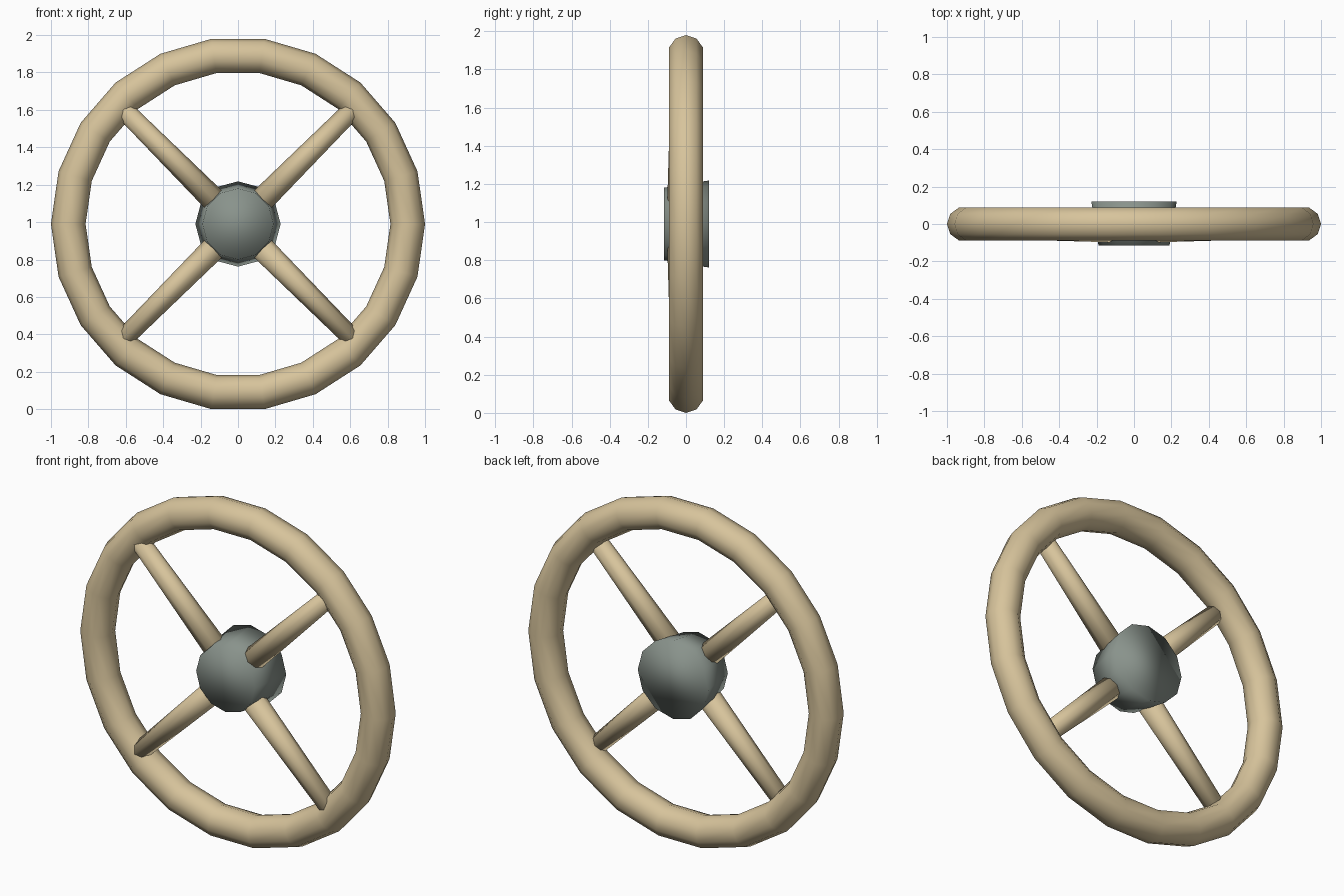
import bpy
import math
from mathutils import Vector

if "Cube" in bpy.data.objects:
    bpy.data.objects.remove(bpy.data.objects["Cube"], do_unlink=True)

CENTRE = Vector((0, 0, 0.99))
RIGHT_ANGLE = math.pi / 2


def make_material(name, colour):
    mat = bpy.data.materials.new(name)
    mat.use_nodes = True
    mat.diffuse_color = colour
    bsdf = mat.node_tree.nodes["Principled BSDF"]
    bsdf.inputs["Base Color"].default_value = colour
    bsdf.inputs["Roughness"].default_value = 0.8
    return mat


def finish(name, mat):
    obj = bpy.context.object
    obj.name = name
    obj.data.materials.append(mat)
    bpy.ops.object.shade_smooth()
    return obj


wood = make_material("pale_wood", (0.68, 0.55, 0.33, 1))
metal = make_material("grey_green_metal", (0.25, 0.29, 0.26, 1))

# Rim
bpy.ops.mesh.primitive_torus_add(
    major_segments=22, minor_segments=10,
    major_radius=0.9075, minor_radius=0.0925,
    location=CENTRE, rotation=(RIGHT_ANGLE, 0, 0))
finish("rim", wood)

# Hub, slightly wider at the back
bpy.ops.mesh.primitive_cone_add(
    vertices=12, radius1=0.228, radius2=0.19, depth=0.235,
    location=CENTRE + Vector((0, 0.0025, 0)), rotation=(RIGHT_ANGLE, 0, 0))
finish("hub", metal)

# Four tapering spokes, set a little forward, from inside the hub into the rim
INNER, OUTER = 0.08, 0.9
spokes = {"upper_left": (1, 1), "upper_right": (-1, 1),
          "lower_left": (1, -1), "lower_right": (-1, -1)}
for place, (x, z) in spokes.items():
    direction = Vector((x, 0, z)).normalized()
    middle = CENTRE + direction * (INNER + OUTER) / 2 + Vector((0, -0.032, 0))
    bpy.ops.mesh.primitive_cone_add(
        vertices=8, radius1=0.068, radius2=0.051, depth=OUTER - INNER,
        location=middle, rotation=(0, math.atan2(x, z), 0))
    finish(place + "_spoke", wood)
